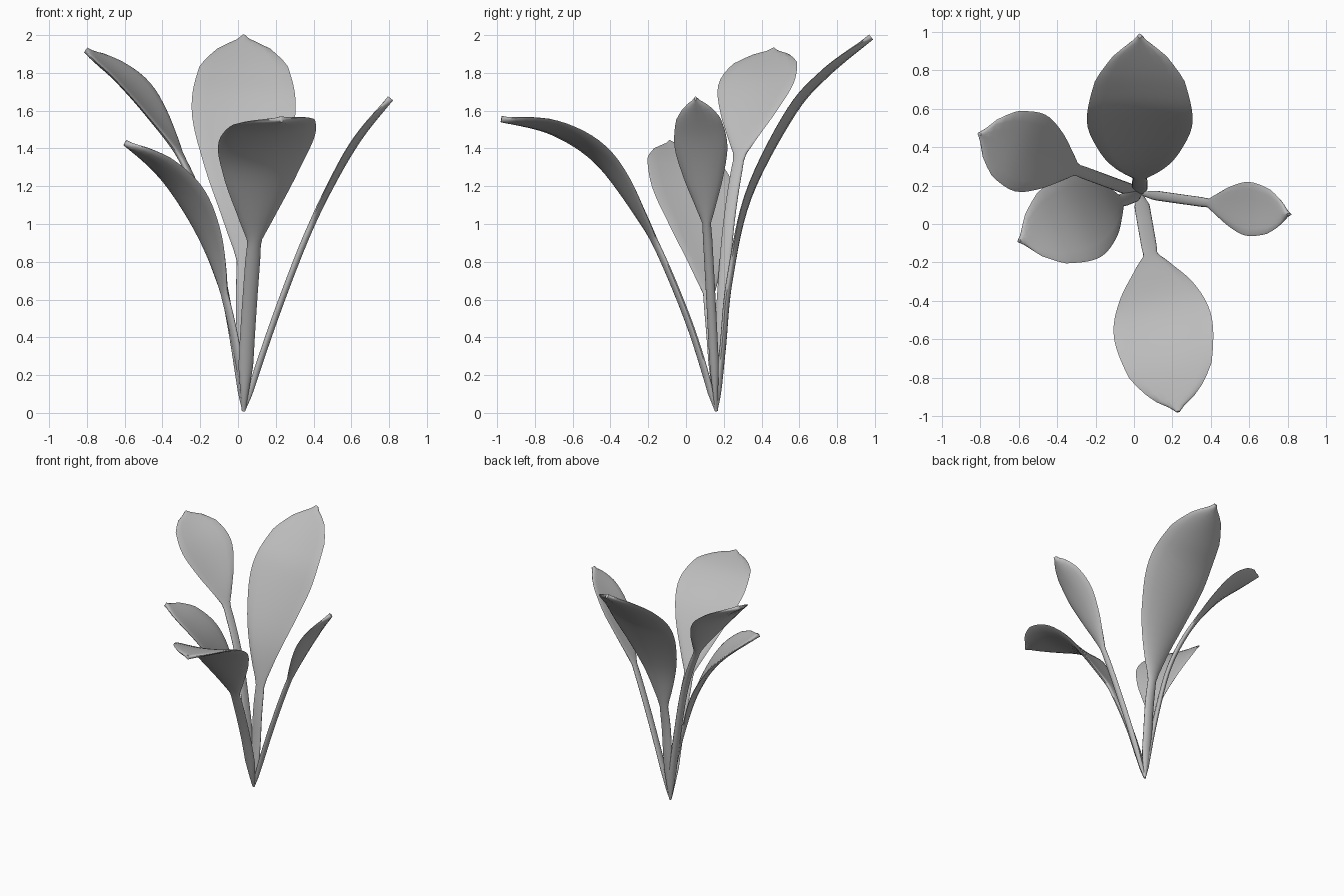
import bpy, bmesh, math
from mathutils import Vector

cube = bpy.data.objects.get("Cube")
if cube:
    bpy.data.objects.remove(cube, do_unlink=True)

grey = bpy.data.materials.new("leaf_grey")
grey.use_nodes = True
colour = (0.5, 0.5, 0.5, 1)
grey.diffuse_color = colour
grey.node_tree.nodes["Principled BSDF"].inputs["Base Color"].default_value = colour

ROOT = Vector((0.03, 0.16, 0.0))
STEPS, RING = 40, 16
THICK = 0.017  # half thickness at the midrib
# Half width along the blade, as a share of the widest place
BLADE = [(0, 0), (0.2, 0.36), (0.4, 0.74), (0.62, 1), (0.82, 0.85), (0.93, 0.48), (1, 0.04)]


def spline(points, f):
    """Smooth curve through the points, f from 0 to the last index."""
    i = min(int(f), len(points) - 2)
    t = f - i
    p = [Vector(points[max(0, min(len(points) - 1, i + k))]) for k in (-1, 0, 1, 2)]
    return 0.5 * (2 * p[1] + (p[2] - p[0]) * t
                  + (2 * p[0] - 5 * p[1] + 4 * p[2] - p[3]) * t * t
                  + (3 * p[1] - p[0] - 3 * p[2] + p[3]) * t ** 3)


def blade_share(t):
    for (a, _), (b, _) in zip(BLADE, BLADE[1:]):
        if t <= b:
            return spline(BLADE, BLADE.index((a, _share(a))) + (t - a) / (b - a))[1]
    return BLADE[-1][1]


def _share(a):
    return dict(BLADE)[a]


def leaf(name, tip, path, start, width, stem, roll=0, cup=0.13):
    """Leaf bending in one upright plane; path holds (distance out, height),
    and the blade begins at the path point numbered start."""
    out = Vector((tip[0], tip[1], 0)) - Vector((ROOT.x, ROOT.y, 0))
    out.normalize()
    flat_side = Vector((-out.y, out.x, 0))
    # Sample the path and measure its length
    fs = [(len(path) - 1) * i / STEPS for i in range(STEPS + 1)]
    mid = [ROOT + out * p[0] + Vector((0, 0, p[1])) for p in (spline(path, f) for f in fs)]
    length = [0]
    for a, b in zip(mid, mid[1:]):
        length.append(length[-1] + (b - a).length)
    begin = length[min(range(STEPS + 1), key=lambda i: abs(fs[i] - start))]

    # Sweep a thin, slightly cupped lens along the path
    bm = bmesh.new()
    rings = []
    for i, centre in enumerate(mid):
        along = (mid[min(i + 1, STEPS)] - mid[max(i - 1, 0)]).normalized()
        up = along.cross(flat_side)
        t = (length[i] - begin) / (length[-1] - begin)
        if t < 0:
            half, turn = stem * min(1, 0.25 + 3 * length[i]), 0
        else:
            half = max(blade_share(t) * width, stem * (1 - t) if t < 0.5 else 0)
            turn = math.radians(roll) * min(1, t * 3)
        side = flat_side * math.cos(turn) + up * math.sin(turn)
        normal = along.cross(side)
        thick = min(THICK, 0.007 + length[i] * 0.1)
        ring = []
        for k in range(RING):
            angle = math.tau * k / RING
            u = math.cos(angle)
            lift = half * cup * u * u + thick * math.sin(angle)
            ring.append(bm.verts.new(centre + side * half * u + normal * lift))
        rings.append(ring)
    for a, b in zip(rings, rings[1:]):
        for k in range(RING):
            n = (k + 1) % RING
            bm.faces.new((a[k], b[k], b[n], a[n]))
    bm.faces.new(rings[0])
    bm.faces.new(rings[-1])
    bmesh.ops.recalc_face_normals(bm, faces=bm.faces)
    mesh = bpy.data.meshes.new(name)
    bm.to_mesh(mesh)
    bm.free()
    mesh.materials.append(grey)
    obj = bpy.data.objects.new(name, mesh)
    bpy.context.collection.objects.link(obj)
    bpy.ops.object.select_all(action="DESELECT")
    obj.select_set(True)
    bpy.context.view_layer.objects.active = obj
    bpy.ops.object.shade_smooth_by_angle(angle=math.radians(50))


# The five leaves, all rising from one root
leaf("back_leaf", (0.03, 0.98),
     [(0, 0.01), (0.035, 0.35), (0.07, 0.7), (0.17, 1.14), (0.4, 1.58), (0.58, 1.79), (0.82, 1.99)],
     2, 0.275, 0.04)
leaf("front_leaf", (0.23, -0.98),
     [(0, 0.01), (0.13, 0.43), (0.29, 0.82), (0.41, 1.04), (0.62, 1.33), (0.87, 1.49), (1.155, 1.555)],
     2, 0.26, 0.04, 4)
leaf("left_back_leaf", (-0.81, 0.47),
     [(0, 0.01), (0.07, 0.45), (0.18, 0.95), (0.32, 1.29), (0.48, 1.54), (0.67, 1.76), (0.89, 1.92)],
     3, 0.215, 0.032, -2)
leaf("left_front_leaf", (-0.6, -0.09),
     [(0, 0.01), (0.03, 0.27), (0.09, 0.55), (0.19, 0.88), (0.33, 1.14), (0.49, 1.31), (0.675, 1.43)],
     2, 0.235, 0.035, 1)
leaf("right_leaf", (0.81, 0.05),
     [(0, 0.01), (0.16, 0.48), (0.33, 0.92), (0.47, 1.21), (0.62, 1.46), (0.785, 1.665)],
     2, 0.14, 0.025, 5)
